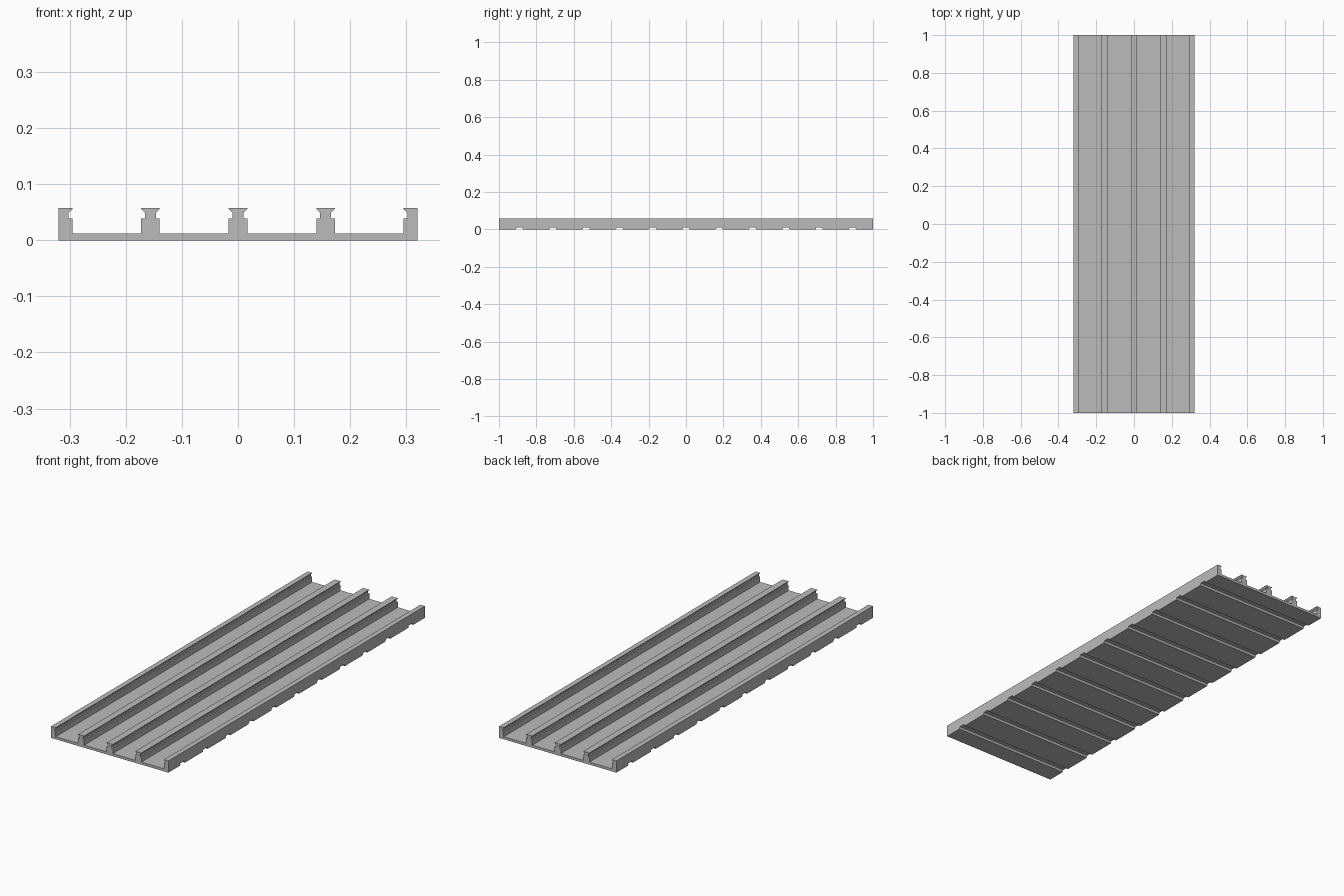
import bpy
import bmesh
from mathutils import Vector

LENGTH = 2.0
HALF_W = 0.32
FLOOR_Z = 0.0125
TOP_Z = 0.0575
PITCH = 0.156
GROOVES = 11
GROOVE_PITCH = 0.178

cube = bpy.data.objects.get("Cube")
if cube:
    bpy.data.objects.remove(cube, do_unlink=True)

grey = bpy.data.materials.new("plain grey")
grey.use_nodes = True
colour = (0.5, 0.5, 0.5, 1)
grey.diffuse_color = colour
grey.node_tree.nodes["Principled BSDF"].inputs["Base Color"].default_value = colour


def prism(bm, points, direction):
    """Extrude a closed outline along a direction."""
    face = bm.faces.new([bm.verts.new(p) for p in points])
    moved = bmesh.ops.extrude_face_region(bm, geom=[face])["geom"]
    verts = [v for v in moved if isinstance(v, bmesh.types.BMVert)]
    bmesh.ops.translate(bm, verts=verts, vec=Vector(direction))


def make_object(name, bm):
    bmesh.ops.recalc_face_normals(bm, faces=bm.faces)
    mesh = bpy.data.meshes.new(name)
    bm.to_mesh(mesh)
    bm.free()
    mesh.materials.append(grey)
    obj = bpy.data.objects.new(name, mesh)
    bpy.context.collection.objects.link(obj)
    return obj


# Right flank of a rail: post, undercut neck, flared head
flank = [(0.0165, FLOOR_Z), (0.0165, 0.039), (0.0095, 0.039),
         (0.0095, 0.049), (0.0165, 0.0555), (0.0165, TOP_Z)]
rail_shape = [(-x, z) for x, z in flank] + flank[::-1]

# Full cross-section, walked left to right over the edge rails and middle rails
edge_centre = HALF_W - 0.025 + 0.0165
outline = [(-HALF_W, 0), (-HALF_W, TOP_Z)]
outline += [(x - edge_centre, z) for x, z in flank[::-1]]
for i in (-1, 0, 1):
    outline += [(i * PITCH + x, z) for x, z in rail_shape]
outline += [(edge_centre - x, z) for x, z in flank]
outline += [(HALF_W, TOP_Z), (HALF_W, 0)]

bm = bmesh.new()
prism(bm, [(x, -LENGTH / 2, z) for x, z in outline], (0, LENGTH, 0))
panel = make_object("ribbed_panel", bm)

# Cross grooves under the panel
bm = bmesh.new()
groove = [(-0.021, -0.004), (0.021, -0.004), (0.015, 0.0105), (-0.015, 0.0105)]
for i in range(GROOVES):
    y0 = (i - (GROOVES - 1) / 2) * GROOVE_PITCH
    prism(bm, [(-0.4, y0 + y, z) for y, z in groove], (0.8, 0, 0))
cutter = make_object("groove_cutter", bm)
cutter.hide_render = True

cut = panel.modifiers.new("grooves", 'BOOLEAN')
cut.operation = 'DIFFERENCE'
cut.solver = 'EXACT'
cut.object = cutter
bpy.context.view_layer.objects.active = panel
bpy.ops.object.modifier_apply(modifier=cut.name)
bpy.data.objects.remove(cutter, do_unlink=True)
